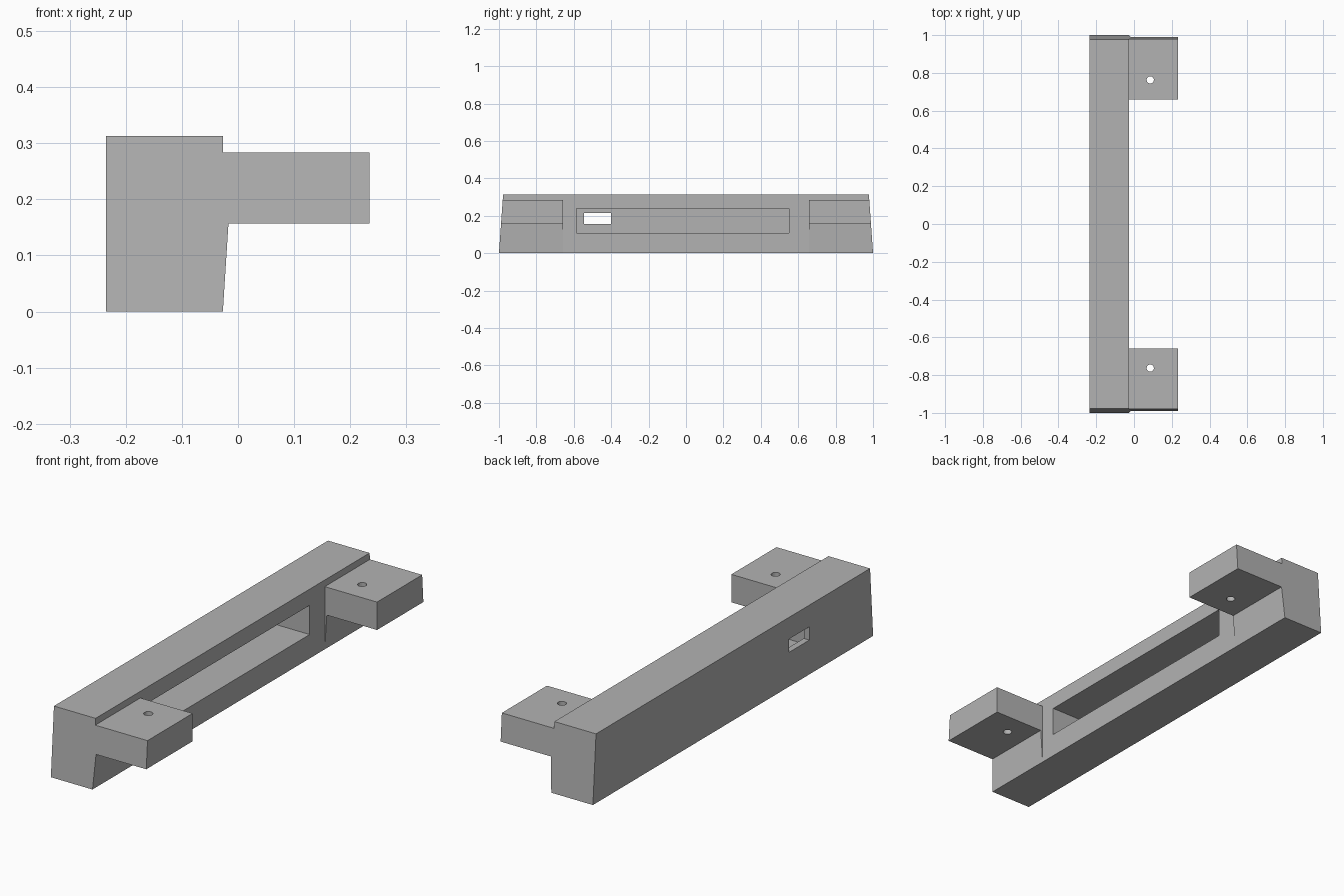
import bpy
import bmesh

cube = bpy.data.objects.get("Cube")
if cube:
    bpy.data.objects.remove(cube, do_unlink=True)

HEIGHT, TAPER = 0.313, 0.022
BACK, FACE, TIP = -0.235, -0.027, 0.234

grey = bpy.data.materials.new("plain grey")
grey.use_nodes = True
grey.diffuse_color = (0.45, 0.45, 0.45, 1)
grey.node_tree.nodes["Principled BSDF"].inputs["Base Color"].default_value = grey.diffuse_color


def end_y(z):
    """Outer end of the part, leaning inward with height."""
    return 1 - TAPER * z / HEIGHT


def loft(name, profile, y_low, y_high):
    """Closed solid from an (x, z) profile between two y functions of z."""
    bm = bmesh.new()
    rings = [[bm.verts.new((x, f(z), z)) for x, z in profile] for f in (y_low, y_high)]
    bm.faces.new(rings[0])
    bm.faces.new(rings[1][::-1])
    n = len(profile)
    for i in range(n):
        j = (i + 1) % n
        bm.faces.new((rings[0][i], rings[1][i], rings[1][j], rings[0][j]))
    bmesh.ops.recalc_face_normals(bm, faces=bm.faces)
    mesh = bpy.data.meshes.new(name)
    bm.to_mesh(mesh)
    bm.free()
    mesh.materials.append(grey)
    obj = bpy.data.objects.new(name, mesh)
    bpy.context.collection.objects.link(obj)
    return obj


def box(name, x0, x1, y0, y1, z0, z1):
    profile = [(x0, z0), (x1, z0), (x1, z1), (x0, z1)]
    return loft(name, profile, lambda z: y0, lambda z: y1)


def cut(target, cutter):
    cutter.hide_render = True
    cutter.hide_set(True)
    cutter.display_type = 'WIRE'
    mod = target.modifiers.new(cutter.name, 'BOOLEAN')
    mod.operation = 'DIFFERENCE'
    mod.solver = 'EXACT'
    mod.object = cutter
    bpy.context.view_layer.objects.active = target
    bpy.ops.object.modifier_apply(modifier=mod.name)
    bpy.data.objects.remove(cutter, do_unlink=True)


# Long bar with slightly leaning ends
bar = loft("main_bar", [(BACK, 0), (FACE, 0), (FACE, HEIGHT), (BACK, HEIGHT)],
           lambda z: -end_y(z), end_y)

# Deep pocket in the inner face and a small slot through the back wall
cut(bar, box("pocket_cutter", -0.207, 0.1, -0.585, 0.55, 0.108, 0.24))
cut(bar, box("slot_cutter", -0.3, -0.15, -0.545, -0.4, 0.155, 0.215))

# Mounting tabs with a thin sloped foot against the bar, each with a screw hole
tab_profile = [(FACE, 0), (-0.017, 0.157), (TIP, 0.157), (TIP, 0.283), (FACE, 0.283)]
for name, side in (("front_tab", -1), ("rear_tab", 1)):
    tab = loft(name, tab_profile, lambda z: side * 0.658, lambda z: side * end_y(z))
    bpy.ops.mesh.primitive_cylinder_add(vertices=24, radius=0.019, depth=0.4,
                                        location=(0.086, side * 0.763, 0.22))
    drill = bpy.context.object
    drill.name = "hole_cutter"
    bpy.context.view_layer.update()
    cut(tab, drill)
